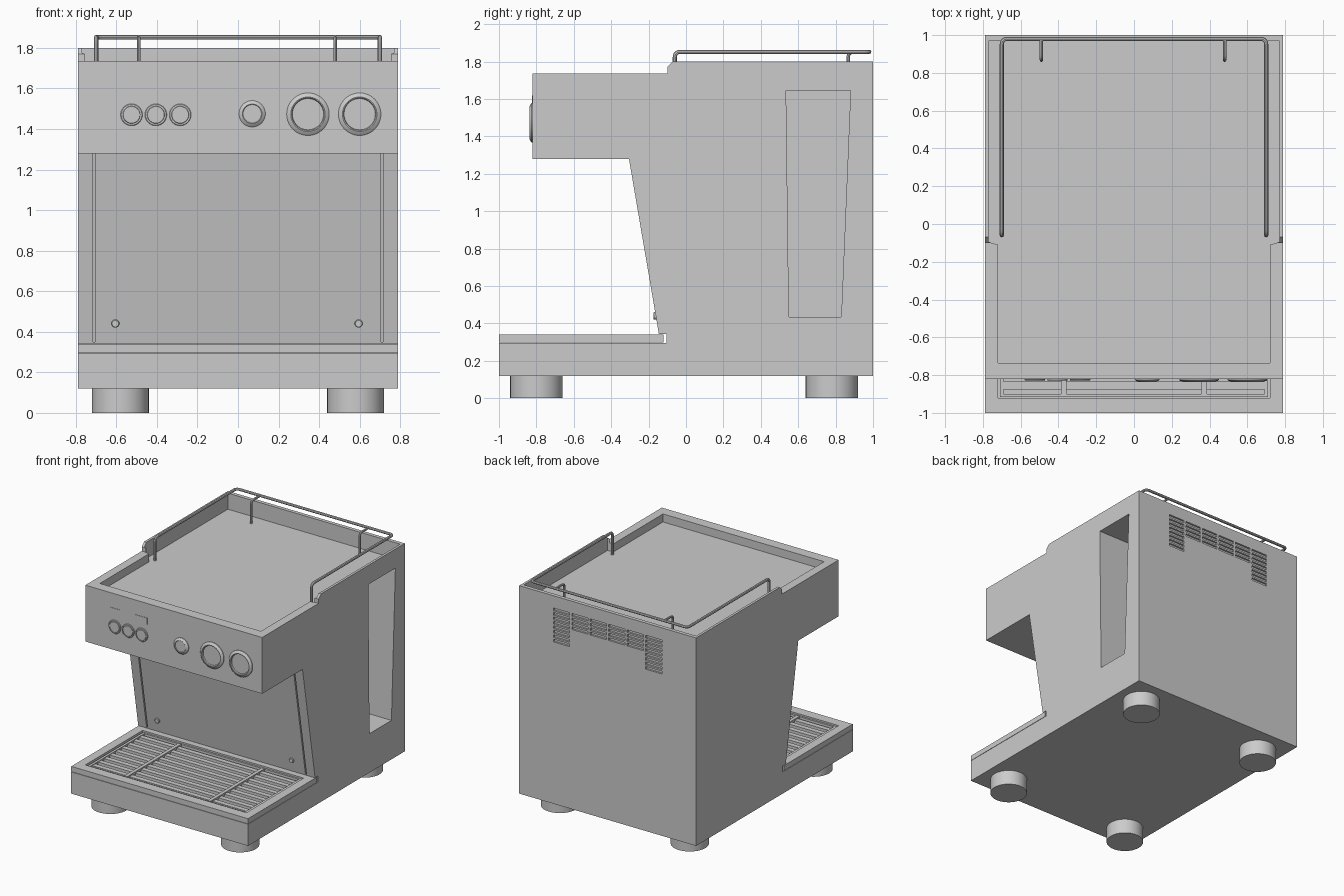
import bpy, bmesh, math
from mathutils import Vector

if "Cube" in bpy.data.objects:
    bpy.data.objects.remove(bpy.data.objects["Cube"])


def finish(name, bm, smooth=False):
    bmesh.ops.recalc_face_normals(bm, faces=bm.faces)
    me = bpy.data.meshes.new(name)
    bm.to_mesh(me)
    bm.free()
    ob = bpy.data.objects.new(name, me)
    bpy.context.collection.objects.link(ob)
    if smooth:
        activate(ob)
        bpy.ops.object.shade_smooth_by_angle(angle=math.radians(30))
    return ob


def activate(ob):
    bpy.ops.object.select_all(action='DESELECT')
    ob.select_set(True)
    bpy.context.view_layer.objects.active = ob


def prism(name, pts, axis, lo, hi):
    """Extrude a 2D profile along x (pts are y,z) or z (pts are x,y)."""
    bm = bmesh.new()
    place = (lambda p: (lo, *p)) if axis == 'x' else (lambda p: (*p, lo))
    face = bm.faces.new([bm.verts.new(place(p)) for p in pts])
    ext = bmesh.ops.extrude_face_region(bm, geom=[face])
    move = Vector((hi - lo, 0, 0) if axis == 'x' else (0, 0, hi - lo))
    bmesh.ops.translate(bm, vec=move, verts=[v for v in ext['geom'] if isinstance(v, bmesh.types.BMVert)])
    return finish(name, bm)


def boxes(name, spans):
    """One object from several boxes given as (x0, x1, y0, y1, z0, z1)."""
    bm = bmesh.new()
    for x0, x1, y0, y1, z0, z1 in spans:
        vs = bmesh.ops.create_cube(bm, size=1)['verts']
        bmesh.ops.scale(bm, vec=(x1 - x0, y1 - y0, z1 - z0), verts=vs)
        bmesh.ops.translate(bm, vec=((x0 + x1) / 2, (y0 + y1) / 2, (z0 + z1) / 2), verts=vs)
    return finish(name, bm)


def lathe(name, profile, loc, axis='y', steps=48):
    """Spin (radius, height) points; heights run towards -y or +z."""
    bm = bmesh.new()
    vs = [bm.verts.new((r, 0, h)) for r, h in profile]
    edges = [bm.edges.new(p) for p in zip(vs, vs[1:])]
    bmesh.ops.spin(bm, geom=vs + edges, cent=(0, 0, 0), axis=(0, 0, 1), angle=math.tau, steps=steps)
    bmesh.ops.remove_doubles(bm, verts=bm.verts, dist=1e-5)
    ob = finish(name, bm, True)
    ob.location = loc
    if axis == 'y':
        ob.rotation_euler.x = math.pi / 2
    return ob


def tube(name, pts, r, bend=0.03):
    """Round bar along a path with rounded corners."""
    pts = [Vector(p) for p in pts]
    path = [pts[0]]
    for a, b, c in zip(pts, pts[1:], pts[2:]):
        s, e = b + (a - b).normalized() * bend, b + (c - b).normalized() * bend
        path += [s.lerp(b, t / 5).lerp(b.lerp(e, t / 5), t / 5) for t in range(6)]
    path.append(pts[-1])
    cu = bpy.data.curves.new(name, 'CURVE')
    cu.dimensions, cu.bevel_depth, cu.bevel_resolution, cu.use_fill_caps = '3D', r, 2, True
    sp = cu.splines.new('POLY')
    sp.points.add(len(path) - 1)
    for p, co in zip(sp.points, path):
        p.co = (*co, 1)
    ob = bpy.data.objects.new(name, cu)
    bpy.context.collection.objects.link(ob)
    activate(ob)
    bpy.ops.object.convert(target='MESH')
    bpy.ops.object.shade_smooth_by_angle(angle=math.radians(40))


def cut(ob, cutter):
    m = ob.modifiers.new('cut', 'BOOLEAN')
    m.operation, m.solver, m.object = 'DIFFERENCE', 'EXACT', cutter
    activate(ob)
    bpy.ops.object.modifier_apply(modifier=m.name)
    bpy.data.objects.remove(cutter)


W = 0.79

# Housing: side profile extruded across the width
body = prism('housing', [(-1, .12), (1, .12), (1, 1.8), (-.07, 1.8), (-.1, 1.77), (-.1, 1.735),
                         (-.82, 1.735), (-.82, 1.28), (-.305, 1.28), (-.145, .343),
                         (-.105, .343), (-.105, .295), (-1, .295)], 'x', -W, W)

# Cup tray sunk into the top
half = [(.72, -.735), (.72, -.11), (.77, -.095), (.77, .97)]
cut(body, prism('cup_tray_cut', half + [(-x, y) for x, y in reversed(half)], 'z', 1.67, 2))

# Drip pit, and tall pocket in the right side
cut(body, boxes('pit_cut', [(-.71, .71, -.91, -.2, .2, .34)]))
cut(body, prism('pocket_cut', [(.535, 1.645), (.88, 1.645), (.83, .435), (.55, .435)], 'x', .49, .9))

# Grooves beside the splash panel
for s in (-1, 1):
    cut(body, prism('groove_cut', [(-.4, 1.279), (-.287, 1.279), (-.129, .35), (-.2, .35)],
                    'x', s * .71 - .005, s * .71 + .005))

# Back vents: six columns of slots, longer at both ends
slots = []
for c in range(6):
    x = (c - 2.5) * .165
    for r in range(8 if c in (0, 5) else 4):
        z = 1.69 - r * .036
        slots.append((x - .073, x + .073, .985, 1.1, z - .011, z + .011))
cut(body, boxes('vent_cut', slots))

# Drip tray rim with its opening
rim = boxes('drip_tray_rim', [(-W, W, -1, -.12, .298, .34)])
cut(rim, boxes('rim_cut', [(-.72, .72, -.92, -.19, .2, .5)]))

# Drip grille: border, slats across, ribs front to back
grille = [(-.71, .71, -.915, -.9, .3, .33), (-.71, .71, -.21, -.195, .3, .33)]
grille += [(s * .7 - .01, s * .7 + .01, -.9, -.21, .3, .33) for s in (-1, 1)]
grille += [(-.69, .69, y - .02, y + .02, .305, .325) for y in [-.855 + i * .075 for i in range(9)]]
grille += [(s * .372 - .014, s * .372 + .014, -.9, -.21, .31, .335) for s in (-1, 1)]
boxes('drip_grille', grille)

# Feet
for x in (-.58, .58):
    for y in (-.8, .78):
        lathe('foot', [(0, 0), (.14, 0), (.14, .122), (0, .122)], (x, y, 0), 'z')

# Control panel: displays, buttons, knob and gauges
boxes('displays', [(-.575, -.475, -.823, -.815, 1.565, 1.618),
                   (-.34, -.235, -.823, -.815, 1.565, 1.618)])
for x in (-.525, -.405, -.285):
    lathe('button', [(.054, -.005), (.054, .006), (.051, .009), (.045, .009), (.045, .004),
                     (.043, .004), (.041, .008), (0, .008)], (x, -.82, 1.47))
lathe('knob', [(.065, -.005), (.065, .005), (.06, .01), (.048, .017), (.045, .014), (0, .014)],
      (.07, -.82, 1.475))
for x in (.345, .6):
    lathe('gauge', [(.105, -.005), (.105, .005), (.1, .01), (.085, .017), (.08, .015), (.077, .006),
                    (0, .006)], (x, -.82, 1.473))

# Splash panel bolts
for x in (-.605, .595):
    lathe('panel_bolt', [(.02, -.02), (.02, .012), (.016, .015), (0, .015)], (x, -.16, .44), steps=24)

# Cup rail with rear posts
side = [(.7, -.06, 1.67), (.7, -.06, 1.852), (.7, .98, 1.852)]
tube('cup_rail', side + [(-x, y, z) for x, y, z in reversed(side)], .011)
for x in (-.49, .48):
    tube('rail_post', [(x, .867, 1.67), (x, .867, 1.85), (x, .98, 1.85)], .009)
